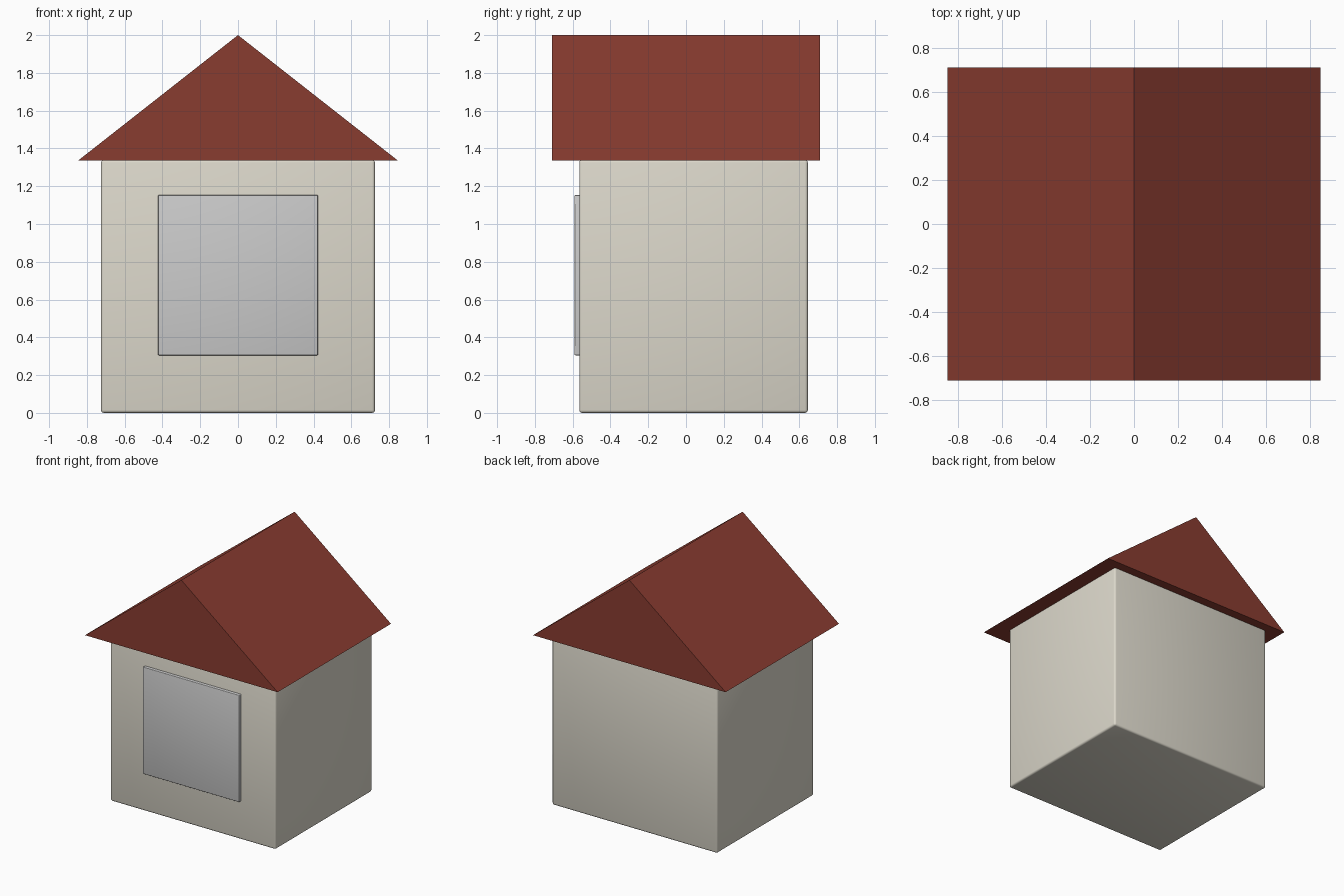
import bpy

if "Cube" in bpy.data.objects:
    bpy.data.objects.remove(bpy.data.objects["Cube"])


def paint(obj, name, rgb):
    mat = bpy.data.materials.new(name)
    mat.diffuse_color = (*rgb, 1)
    mat.use_nodes = True
    mat.node_tree.nodes["Principled BSDF"].inputs["Base Color"].default_value = mat.diffuse_color
    obj.data.materials.append(mat)


def rounded_box(name, lo, hi, bevel):
    """Box between two corners with softened edges and smooth shading."""
    bpy.ops.mesh.primitive_cube_add(size=1, location=[(a + b) / 2 for a, b in zip(lo, hi)])
    obj = bpy.context.object
    obj.name = name
    obj.scale = [b - a for a, b in zip(lo, hi)]
    bpy.ops.object.transform_apply(location=False, rotation=False, scale=True)
    mod = obj.modifiers.new("soft_edges", 'BEVEL')
    mod.width = bevel
    mod.segments = 3
    bpy.ops.object.shade_smooth()
    return obj


# Walls
walls = rounded_box("walls", (-0.725, -0.565, 0), (0.725, 0.645, 1.34), 0.015)
paint(walls, "plaster", (0.72, 0.69, 0.60))

# Front window panel, slightly sunk into the wall
panel = rounded_box("front_panel", (-0.423, -0.59, 0.305), (0.423, -0.545, 1.153), 0.005)
paint(panel, "glass", (0.72, 0.75, 0.75))

# Gable roof: triangular prism with the ridge along y
profile = [(-0.845, 1.337), (0.845, 1.337), (0, 2.0)]
verts = [(x, y, z) for y in (-0.71, 0.71) for x, z in profile]
faces = [(0, 1, 2), (5, 4, 3), (0, 3, 4, 1), (1, 4, 5, 2), (2, 5, 3, 0)]
mesh = bpy.data.meshes.new("roof")
mesh.from_pydata(verts, [], faces)
roof = bpy.data.objects.new("roof", mesh)
bpy.context.collection.objects.link(roof)
paint(roof, "roof_tiles", (0.25, 0.045, 0.03))
